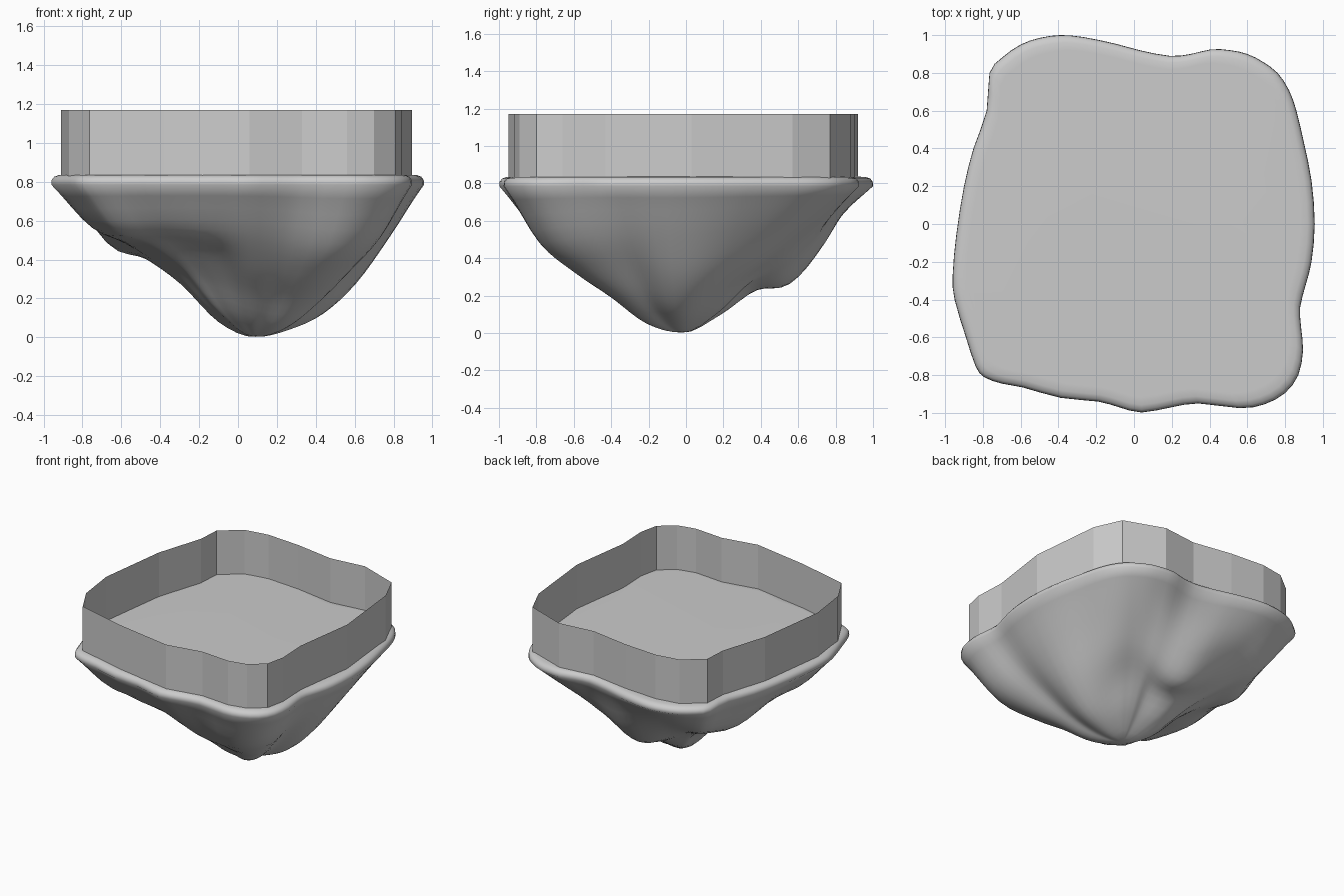
import bpy, math
from mathutils import Vector

if "Cube" in bpy.data.objects:
    bpy.data.objects.remove(bpy.data.objects["Cube"])

# Rim outline seen from above, counter-clockwise
OUTLINE = [(.957, 0), (.94, .23), (.9, .43), (.86, .6), (.82, .71), (.76, .8), (.68, .86), (.6, .9),
           (.51, .92), (.41, .925), (.3, .9), (.19, .89), (.03, .92), (-.1, .955), (-.27, .99),
           (-.39, 1), (-.5, .985), (-.6, .95), (-.7, .88), (-.765, .8), (-.78, .6), (-.85, .4),
           (-.9, .2), (-.94, -.05), (-.96, -.27), (-.95, -.4), (-.89, -.6), (-.84, -.75),
           (-.795, -.81), (-.7, -.845), (-.59, -.865), (-.39, -.92), (-.19, -.94), (-.08, -.97),
           (.04, -.998), (.2, -.97), (.34, -.95), (.56, -.975), (.69, -.955), (.8, -.895),
           (.87, -.8), (.895, -.67), (.885, -.55), (.88, -.44), (.91, -.32), (.94, -.2)]

# Underside heights every 30 degrees, at 20/40/60/80 % of the way from tip to rim
SLOPES = [(.04, .12, .28, .52), (.07, .20, .35, .56), (.12, .33, .46, .61), (.12, .34, .44, .59),
          (.12, .33, .45, .61), (.08, .27, .40, .47), (.11, .31, .45, .57), (.13, .35, .48, .55),
          (.10, .30, .47, .56), (.07, .22, .36, .54), (.05, .19, .32, .48), (.05, .17, .34, .53)]

# Wall corners
FENCE = [(.895, .03), (.84, .57), (.75, .77), (.45, .88), (.18, .85), (-.12, .9), (-.39, .92),
         (-.57, .89), (-.72, .77), (-.73, .6), (-.84, .25), (-.91, -.28), (-.87, -.58), (-.765, -.77),
         (-.38, -.87), (.06, -.95), (.33, -.9), (.56, -.92), (.70, -.89), (.81, -.8), (.84, -.66), (.83, -.43)]

TIP = Vector((.09, -.02))
BUMP = Vector((.03, .56))     # second, smaller lump under the back edge


def spline(a, b, c, d, t):
    return .5 * (2 * b + (c - a) * t + (2 * a - 5 * b + 4 * c - d) * t * t
                 + (3 * b - a - 3 * c + d) * t ** 3)


def add_object(name, verts, faces):
    mesh = bpy.data.meshes.new(name)
    mesh.from_pydata(verts, [], faces)
    ob = bpy.data.objects.new(name, mesh)
    bpy.context.collection.objects.link(ob)
    return ob


def under_height(p, angle, t):
    """Height of the rock underside in a direction, t from tip to rim."""
    f = (angle % math.tau) / math.tau * 12
    i, w = int(f), f % 1
    k = [spline(*[SLOPES[(i + j) % 12][n] for j in (-1, 0, 1, 2)], w) for n in range(4)]
    k = [k[0], 0.003] + k + [.785, .98]
    s = min(int(t * 5), 4)
    lump = .18 * math.exp(-(p - BUMP).length_squared / (2 * .19 ** 2)) * min(1, (1 - t) * 5)
    return max(0, spline(*k[s:s + 4], t * 5 - s) - lump)


# Smooth the outline
pts = [Vector(p) for p in OUTLINE]
n = len(pts)
rim = [spline(pts[i - 1], pts[i], pts[(i + 1) % n], pts[(i + 2) % n], h)
       for i in range(n) for h in (0, .5)]
N = len(rim)

# Rock: rings from the tip outward, then over the rounded rim to the flat top
verts = [(TIP.x, TIP.y, 0.003)]
for step in range(1, 21):
    t = step / 20
    for p in rim:
        d = p - TIP
        q = TIP + d * t
        verts.append((q.x, q.y, under_height(q, math.atan2(d.y, d.x), t)))
for scale, z in ((.998, .81), (.985, .826), (.96, .835), (.92, .836)):
    verts += [(p.x * scale, p.y * scale, z) for p in rim]
rings = (len(verts) - 1) // N
faces = [(0, 1 + (i + 1) % N, 1 + i) for i in range(N)]
for r in range(rings - 1):
    a, b = 1 + r * N, 1 + (r + 1) * N
    faces += [(a + i, a + (i + 1) % N, b + (i + 1) % N, b + i) for i in range(N)]
faces.append([1 + (rings - 1) * N + i for i in range(N)])
rock = add_object("floating_rock", verts, faces)
bpy.context.view_layer.objects.active = rock
rock.select_set(True)
bpy.ops.object.shade_smooth_by_angle(angle=math.radians(60))

# Border wall: thin flat-faced band standing on the rim
m = len(FENCE)
add_object("border_wall",
           [(x, y, z) for z in (.83, 1.17) for x, y in FENCE],
           [(i, (i + 1) % m, m + (i + 1) % m, m + i) for i in range(m)])
